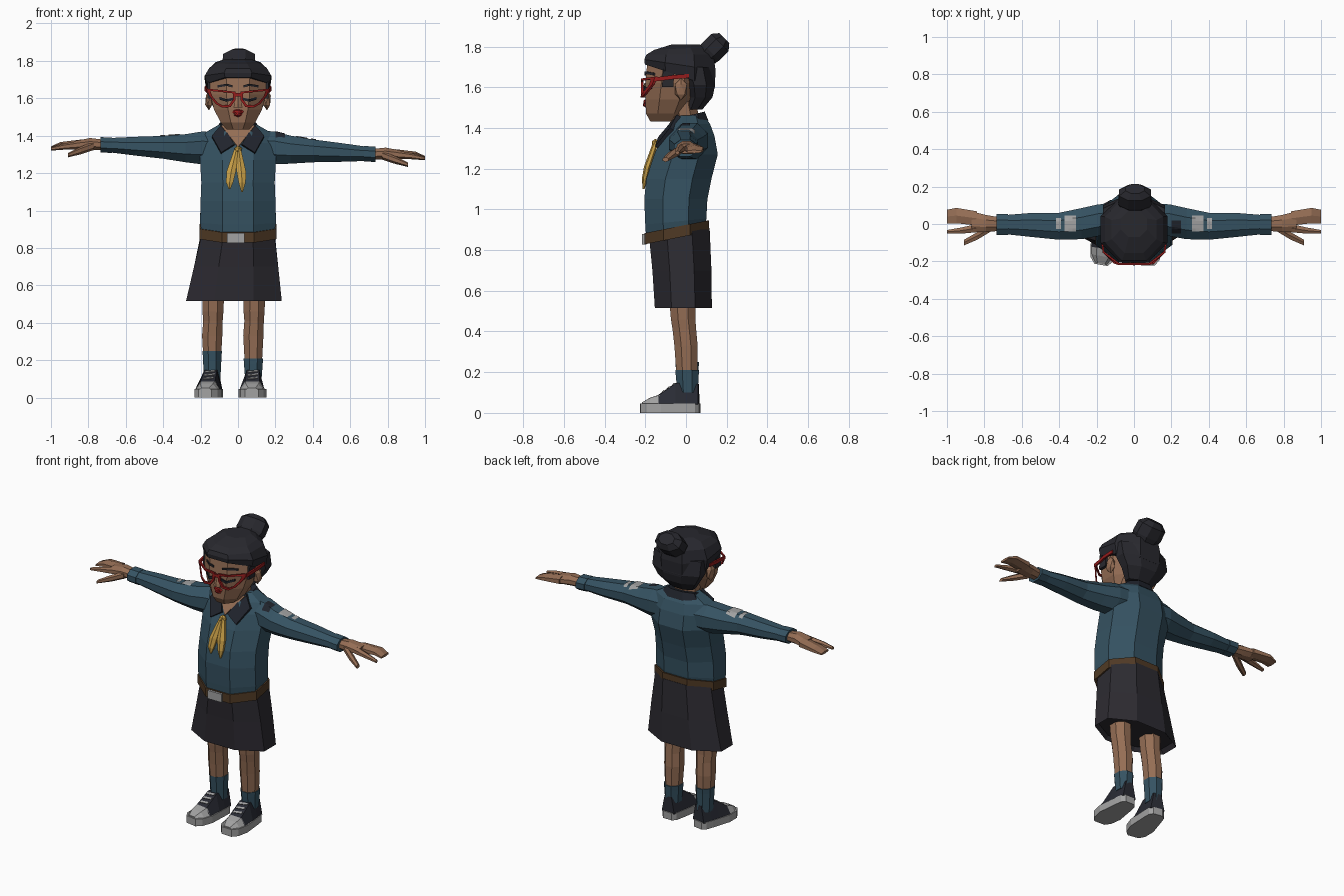
import bpy, bmesh, math
from mathutils import Matrix, Vector

cube = bpy.data.objects.get("Cube")
if cube:
    bpy.data.objects.remove(cube)


def material(name, r, g, b):
    mat = bpy.data.materials.new(name)
    mat.use_nodes = True
    mat.diffuse_color = (r, g, b, 1)
    shader = mat.node_tree.nodes["Principled BSDF"]
    shader.inputs["Base Color"].default_value = (r, g, b, 1)
    shader.inputs["Roughness"].default_value = .9
    return mat


skin = material("brown skin", .30, .155, .09)
shirt = material("blue cloth", .036, .085, .122)
dark_hair = material("black hair", .021, .021, .027)
skirt_cloth = material("charcoal cloth", .026, .024, .031)
navy = material("dark navy", .014, .017, .025)
shoe_cloth = material("shoe canvas", .022, .024, .034)
yellow = material("yellow cloth", .55, .33, .06)
leather = material("brown leather", .08, .042, .018)
red = material("red", .30, .012, .012)
grey = material("light grey", .36, .36, .36)


def finish(name, bm, mat, matrix=None):
    if matrix:
        bm.transform(matrix)
    bmesh.ops.recalc_face_normals(bm, faces=bm.faces)
    mesh = bpy.data.meshes.new(name)
    bm.to_mesh(mesh)
    bm.free()
    mesh.materials.append(mat)
    obj = bpy.data.objects.new(name, mesh)
    bpy.context.collection.objects.link(obj)
    return obj


def loft(name, mat, rings, matrix=None, loop=False):
    """Skin a row of equal point rings, with end caps unless looped."""
    bm = bmesh.new()
    rows = [[bm.verts.new(p) for p in ring] for ring in rings]
    pairs = list(zip(rows, rows[1:])) + ([(rows[-1], rows[0])] if loop else [])
    for a, b in pairs:
        for i in range(len(a)):
            j = (i + 1) % len(a)
            bm.faces.new((a[i], a[j], b[j], b[i]))
    if not loop:
        bm.faces.new(rows[0])
        bm.faces.new(rows[-1])
    return finish(name, bm, mat, matrix)


def tube(name, mat, sections, n=8, matrix=None):
    """Upright tube; a section is height, centre x, y, radius x, y, slope."""
    rings = []
    for z, cx, cy, rx, ry, *slope in sections:
        ring = []
        for i in range(n):
            a = math.pi * (2 * i + 1) / n
            dx, dy = (f(a) / math.cos(math.pi / n) for f in (math.cos, math.sin))
            ring.append((cx + rx * dx, cy + ry * dy, z + ry * dy * (slope[0] if slope else 0)))
        rings.append(ring)
    return loft(name, mat, rings, matrix)


def strip(name, mat, path, da, db, matrix=None):
    """Bar with a rectangular section spanned by two half-size vectors."""
    da, db = Vector(da), Vector(db)
    rings = [[Vector(p) + i * da + j * db for i, j in ((-1, -1), (1, -1), (1, 1), (-1, 1))] for p in path]
    return loft(name, mat, rings, matrix)


def prism(name, mat, points, offset):
    return loft(name, mat, [points, [Vector(p) + Vector(offset) for p in points]])


def ball(name, mat, centre, size):
    bm = bmesh.new()
    bmesh.ops.create_icosphere(bm, subdivisions=1, radius=1)
    return finish(name, bm, mat, Matrix.Translation(centre) @ Matrix.Diagonal((*size, 1)))


def patch(name, mat, target, x, y, wx, wy):
    """Thin cloth patch projected down on a sleeve."""
    bm = bmesh.new()
    bmesh.ops.create_grid(bm, x_segments=3, y_segments=6, size=1)
    obj = finish(name, bm, mat, Matrix.Translation((x, y, 2)) @ Matrix.Diagonal((wx, wy, 1, 1)))
    wrap = obj.modifiers.new("wrap", "SHRINKWRAP")
    wrap.target = target
    wrap.wrap_method = "PROJECT"
    wrap.use_project_z = True
    wrap.use_negative_direction = True
    wrap.use_positive_direction = False
    wrap.offset = .004


# Torso, belt and skirt
tube("shirt_body", shirt, [
    (.88, 0, -.05, .192, .145, .2), (.94, 0, -.05, .203, .15, .1), (1.05, 0, -.05, .2, .155),
    (1.15, 0, -.035, .196, .16), (1.27, 0, 0, .203, .156), (1.36, 0, .012, .2, .128),
    (1.42, 0, .018, .17, .1), (1.46, 0, .02, .1, .07)])
tube("belt", leather, [(z, 0, -.045, .206, .158, .2) for z in (.86, .915)])
strip("buckle", grey, [(-.06, -.205, .853), (.035, -.205, .853)], (0, .012, 0), (0, 0, .026))
tube("skirt", skirt_cloth, [
    (.88, 0, -.032, .195, .148, .2), (.7, -.01, -.02, .225, .145),
    (.515, -.022, -.013, .256, .14), (.54, -.022, -.013, .235, .125)])

# Neck, collar and scarf
tube("neck", skin, [(1.38, 0, 0, .075, .065), (1.44, 0, 0, .075, .065), (1.53, 0, -.02, .08, .07)])
prism("open_neckline", skin, [(-.09, -.06, 1.455), (.09, -.06, 1.455), (0, -.135, 1.34)], (0, .02, -.02))
tube("collar_back", navy, [(1.42, 0, .035, .13, .075, .2), (1.465, 0, .03, .095, .062, .25)])
for side, s in (("left", 1), ("right", -1)):
    prism(side + "_collar_flap", navy, [
        (s * .085, -.045, 1.465), (s * .14, -.08, 1.4), (s * .09, -.152, 1.31), (s * .02, -.137, 1.355)],
        (0, .02, -.01))
ball("scarf_knot", yellow, (0, -.15, 1.325), (.024, .02, .022))
for name, x, low in (("right", -.045, 1.115), ("left", .022, 1.1)):
    tube(name + "_scarf_tail", yellow, [
        (1.325, x * .2, -.15, .012, .012), (1.21, x * .8, -.19, .025, .014),
        (1.15, x, -.203, .019, .012), (low, x, -.208, .004, .004)], 6)

# Head and hair
tube("head", skin, [
    (1.432, 0, -.1, .06, .075), (1.47, 0, -.098, .092, .098), (1.54, 0, -.08, .128, .12),
    (1.62, 0, -.065, .15, .135), (1.72, 0, -.055, .148, .135), (1.76, 0, -.04, .11, .1)])
tube("hair_top", dark_hair, [
    (1.655, 0, -.03, .168, .172, -.33), (1.71, 0, -.03, .178, .175, -.15),
    (1.76, 0, -.03, .155, .165), (1.79, 0, -.03, .12, .125, .05), (1.81, 0, 0, .07, .07)])
tube("hair_back", dark_hair, [
    (1.49, 0, .04, .085, .04), (1.55, 0, .07, .13, .06), (1.61, 0, .07, .165, .073), (1.7, 0, .05, .165, .08)])
tube("hair_bun", dark_hair, [
    (-.09, 0, 0, .06, .05), (-.03, 0, 0, .088, .06), (.035, 0, 0, .085, .06), (.065, 0, 0, .05, .035)],
    matrix=Matrix.Translation((.005, .142, 1.795)) @ Matrix.Rotation(-math.pi / 4, 4, "X"))
tube("nose", skin, [(1.55, 0, -.2, .024, .02), (1.57, 0, -.2, .02, .018), (1.62, 0, -.195, .01, .008)], 6)
ball("upper_lip", red, (0, -.196, 1.528), (.036, .016, .015))
ball("lower_lip", red, (0, -.196, 1.514), (.025, .017, .015))


# Face details and glasses
def frame_y(x):
    return -.22 + max(0, x - .1)


rim = [(.012, 1.635), (.08, 1.643), (.168, 1.652), (.155, 1.615), (.12, 1.57),
       (.085, 1.55), (.04, 1.553), (.014, 1.59)]
for side, s in (("left", 1), ("right", -1)):
    ball(side + "_ear", skin, (s * .155, -.025, 1.59), (.023, .035, .055))
    strip(side + "_sideburn", dark_hair, [(s * .15, -.085, 1.69), (s * .15, -.09, 1.6)], (.012, 0, 0), (0, .028, 0))
    strip(side + "_closed_lashes", navy, [
        (s * .022, -.203, 1.598), (s * .06, -.204, 1.588), (s * .098, -.17, 1.6)], (0, .004, 0), (0, 0, .007))
    strip(side + "_eyebrow", dark_hair, [
        (s * .03, -.2, 1.664), (s * .06, -.2, 1.672), (s * .11, -.155, 1.664)], (0, .004, 0), (0, 0, .006))
    rings = []
    for x, z in rim:
        ix, iz = x + (.075 - x) * .22, z + (1.6 - z) * .25
        rings.append([(s * px, frame_y(px) + d, pz)
                      for px, pz, d in ((x, z, 0), (ix, iz, 0), (ix, iz, .012), (x, z, .012))])
    loft(side + "_glasses_rim", red, rings, loop=True)
    strip(side + "_glasses_arm", red, [
        (s * .163, -.155, 1.638), (s * .174, -.06, 1.65), (s * .172, .015, 1.655)], (.005, 0, 0), (0, 0, .01))
strip("glasses_bridge", red, [(-.02, -.214, 1.62), (.02, -.214, 1.62)], (0, .006, 0), (0, 0, .009))

# Arms and hands: sections are reach, centre y, height shift, radius y, radius z
for side, s, slope in (("left", 1, -.055), ("right", -1, .04)):
    def limb(name, mat, sections, n=8):
        rings = []
        for x, cy, shift, ry, rz in sections:
            base = 1.33 + slope * (min(x, .74) - .2) + shift
            ring = []
            for i in range(n):
                a = math.pi * (2 * i + 1) / n
                k = 1 / math.cos(math.pi / n)
                ring.append((s * x, cy + k * ry * math.cos(a), base + k * rz * math.sin(a)))
            rings.append(ring)
        return loft(side + "_" + name, mat, rings)

    sleeve = limb("sleeve", shirt, [
        (.1, .03, .005, .08, .085), (.19, .02, .005, .085, .088), (.28, .002, 0, .083, .075),
        (.4, -.012, 0, .072, .061), (.55, -.005, 0, .064, .05), (.7, -.003, 0, .05, .037)])
    limb("cuff", shirt, [(x, -.003, 0, .057, .041) for x in (.675, .735)])
    limb("palm", skin, [
        (.72, 0, 0, .036, .028), (.79, .002, .004, .046, .032), (.87, .012, -.003, .056, .024)])
    limb("fingers", skin, [
        (.84, .03, 0, .038, .024), (.95, .045, -.004, .041, .016), (1, .04, -.017, .036, .007)], 6)
    limb("forefinger", skin, [
        (.84, -.022, 0, .022, .02), (.93, -.036, -.01, .016, .014), (1, -.042, -.022, .01, .008)], 6)
    limb("thumb", skin, [
        (.77, -.025, -.005, .018, .02), (.84, -.065, -.03, .02, .018), (.91, -.1, -.056, .015, .01)], 6)
    patch(side + "_sleeve_patch", grey, sleeve, s * .34, .003, .031, .042)
    patch(side + "_sleeve_small_patch", grey, sleeve, s * .404, .003, .013, .03)
    if s > 0:
        patch("shoulder_patch", navy, sleeve, .225, -.015, .025, .035)

# Legs, socks and shoes
outline = [(-.222, .036), (-.19, .062), (-.12, .074), (0, .058), (.045, .05), (.066, .03)]
for side, x, top, turn in (("left", .082, .21, -2), ("right", -.138, .25, -10)):
    tube(side + "_leg", skin, [
        (.6, x + .006, -.02, .06, .066), (.46, x + .004, -.014, .056, .06), (.41, x + .004, -.008, .052, .058),
        (.33, x, 0, .054, .057), (.15, x, .006, .044, .05)])
    tube(side + "_sock", shirt, [
        (.1, x, .008, .044, .05), (top - .03, x, .006, .05, .056), (top, x, .006, .052, .058)])
    place = Matrix.Translation((x, 0, 0)) @ Matrix.Rotation(math.radians(turn), 4, "Z")
    loop = [(w, y) for y, w in outline] + [(-w, y) for y, w in reversed(outline)]
    loft(side + "_sole", grey, [[(*p, z) for p in loop] for z in (0, .045)], place)

    def shell(name, mat, rows):
        loft(side + name, mat, [
            [(-w, y, .04), (-.55 * w, y, h), (.55 * w, y, h), (w, y, .04)] for y, w, h in rows], place)

    shell("_toe_cap", grey, [(-.215, .036, .052), (-.175, .062, .074), (-.13, .07, .088)])
    shell("_shoe_upper", shoe_cloth, [
        (-.135, .07, .086), (-.05, .062, .145), (0, .055, .152), (.06, .045, .142)])
    for i in range(3):
        y = -.115 + i * .026
        z = .086 + (y + .135) * .69
        strip(f"{side}_lace_{i}", grey, [(-.027, y, z), (.027, y + .008, z + .005)],
              (0, .005, .0035), (0, -.003, .004), place)
